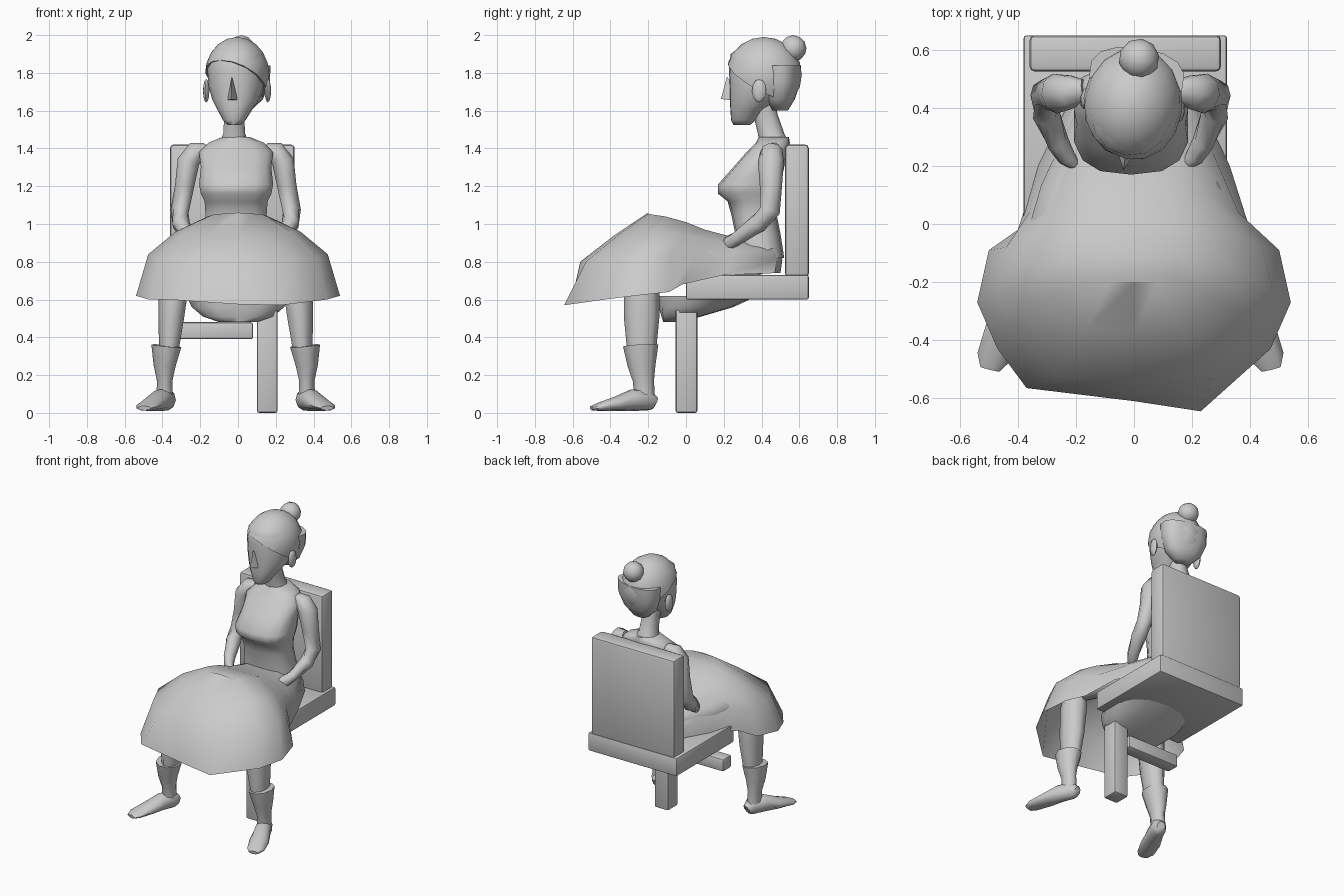
import bpy
import bmesh
from math import sin, cos, pi, radians, copysign
from mathutils import Vector, Matrix

cube = bpy.data.objects.get("Cube")
if cube:
    bpy.data.objects.remove(cube, do_unlink=True)

grey = bpy.data.materials.new("plain_grey")
grey.use_nodes = True
colour = (0.6, 0.6, 0.6, 1)
grey.diffuse_color = colour
grey.node_tree.nodes["Principled BSDF"].inputs["Base Color"].default_value = colour


def finish(name, bm, angle=60, closed=True):
    """Turn a bmesh into a smooth shaded object."""
    if closed:
        bmesh.ops.recalc_face_normals(bm, faces=bm.faces)
    mesh = bpy.data.meshes.new(name)
    bm.to_mesh(mesh)
    bm.free()
    mesh.materials.append(grey)
    obj = bpy.data.objects.new(name, mesh)
    bpy.context.collection.objects.link(obj)
    bpy.ops.object.select_all(action='DESELECT')
    obj.select_set(True)
    bpy.context.view_layer.objects.active = obj
    bpy.ops.object.shade_smooth_by_angle(angle=radians(angle))
    return obj


def skin(bm, rings, caps=True):
    """Bridge rings of points that have equal counts."""
    loops = [[bm.verts.new(p) for p in ring] for ring in rings]
    n = len(loops[0])
    for a, b in zip(loops, loops[1:]):
        for i in range(n):
            j = (i + 1) % n
            bm.faces.new((a[i], a[j], b[j], b[i]))
    if caps:
        bm.faces.new(loops[0])
        bm.faces.new(loops[-1])
    return loops


def stack(name, levels, n=14, x=0.0, power=0.85):
    """Loft level outlines: height, front, back, half width."""
    def bend(v):
        return copysign(abs(v) ** power, v)
    bm = bmesh.new()
    rings = []
    for z, front, back, half in levels:
        mid, depth = (front + back) / 2, (back - front) / 2
        turns = [2 * pi * i / n for i in range(n)]
        rings.append([(x + half * bend(sin(t)), mid - depth * bend(cos(t)), z)
                      for t in turns])
    skin(bm, rings)
    return finish(name, bm)


def limb(name, path, ref, n=9):
    """Make a left and right tube along points with two radii each."""
    for side, sx in (("left", 1), ("right", -1)):
        bm = bmesh.new()
        rings = []
        for k, (x, y, z, ra, rb) in enumerate(path):
            p = Vector((x, y, z))
            ahead = Vector(path[min(k + 1, len(path) - 1)][:3])
            behind = Vector(path[max(k - 1, 0)][:3])
            tangent = (ahead - behind).normalized()
            u = tangent.cross(Vector(ref)).normalized()
            v = u.cross(tangent)
            ring = []
            for i in range(n):
                t = 2 * pi * i / n
                q = p + u * ra * cos(t) + v * rb * sin(t)
                ring.append((sx * q.x - 0.012, q.y, q.z))
            rings.append(ring)
        skin(bm, rings)
        finish(f"{side}_{name}", bm)


def box(name, x, y, z, bevel=0.0):
    bm = bmesh.new()
    bmesh.ops.create_cube(bm, size=1)
    size = [b - a for a, b in (x, y, z)]
    centre = [(a + b) / 2 for a, b in (x, y, z)]
    bmesh.ops.transform(bm, matrix=Matrix.LocRotScale(centre, None, size), verts=bm.verts)
    if bevel:
        bmesh.ops.bevel(bm, geom=bm.edges[:], offset=bevel, segments=2, affect='EDGES', profile=0.5)
    return finish(name, bm, 40)


# Chair
box("chair_back", (-0.36, 0.3), (0.525, 0.65), (0.72, 1.42), 0.018)
box("chair_seat", (-0.38, 0.32), (0.0, 0.65), (0.6, 0.73), 0.01)
box("chair_post", (0.1, 0.21), (-0.055, 0.06), (0, 0.6), 0.012)
box("chair_crossbar", (-0.33, 0.08), (-0.045, 0.05), (0.39, 0.48), 0.012)

# Skirt: half outlines from front centre to rear centre, mirrored
hem = [(0, -.61, .575), (.3, -.6, .585), (.47, -.43, .6), (.54, -.27, .62), (.5, -.09, .64),
       (.4, -.02, .68), (.33, .2, .73), (.2, .47, .74), (0, .5, .74)]
flare = [(0, -.56, .8), (.27, -.53, .8), (.42, -.36, .82), (.475, -.22, .84), (.44, -.08, .83),
         (.36, .04, .82), (.27, .25, .84), (.18, .48, .81), (0, .51, .81)]
lap = [(0, -.38, .94), (.16, -.36, .94), (.28, -.25, .96), (.33, -.15, .96), (.31, -.02, .94),
       (.25, .1, .92), (.21, .25, .89), (.16, .46, .87), (0, .49, .87)]
ridge = [(0, -.2, 1.06), (.08, -.2, 1.055), (.13, -.18, 1.05), (.16, -.11, 1.04), (.15, 0, 1.01),
         (.13, .1, .97), (.12, .25, .93), (.1, .4, .9), (0, .42, .9)]
bm = bmesh.new()
rings = [half + [(-x, y, z) for x, y, z in half[-2:0:-1]] for half in (hem, flare, lap, ridge)]
rings[0][1] = (.23, -.645, .57)
rings[0][-1] = (-.37, -.565, .6)
loops = skin(bm, rings, caps=False)
top = loops[-1]
count = len(top)
bm.faces.new((top[0], top[1], top[-1]))
for i in range(1, count // 2 - 1):
    bm.faces.new((top[i], top[i + 1], top[count - i - 1], top[count - i]))
middle = count // 2
bm.faces.new((top[middle - 1], top[middle], top[middle + 1]))
finish("skirt", bm)

# Cloth hanging below the front of the seat
stack("skirt_underside", [(.48, -.12, -.03, .1), (.51, -.13, .08, .19),
                          (.56, -.145, .25, .25), (.62, -.15, .38, .28)])

# Torso and neck
stack("torso", [(.82, .27, .52, .2), (.95, .26, .5, .175), (1.05, .24, .48, .165),
                (1.12, .22, .485, .17), (1.16, .17, .49, .19), (1.21, .17, .5, .2),
                (1.3, .25, .52, .19), (1.38, .32, .54, .2), (1.43, .37, .55, .15),
                (1.46, .385, .545, .075)], x=-0.01, power=0.75)
stack("neck", [(1.42, .39, .55, .085), (1.48, .38, .52, .06),
               (1.58, .355, .485, .055), (1.66, .34, .47, .06)], n=10, x=-0.02)

# Arms, legs and boots
limb("arm", [(.16, .46, 1.4, .03, .04), (.21, .455, 1.385, .055, .06), (.25, .45, 1.33, .06, .07),
             (.27, .45, 1.2, .052, .06), (.295, .445, 1.07, .05, .055), (.29, .38, 1.0, .047, .052),
             (.25, .28, .93, .035, .04), (.22, .23, .9, .04, .032), (.18, .19, .875, .02, .015)],
     (0, 1, 0.3))
limb("thigh", [(.1, .4, .81, .08, .08), (.22, .1, .82, .1, .09), (.31, -.16, .83, .085, .08),
               (.32, -.24, .82, .05, .05)], (0, 0, 1))
limb("shin", [(.315, -.22, .86, .07, .07), (.325, -.235, .7, .085, .095),
              (.34, -.235, .5, .07, .095), (.355, -.235, .3, .05, .075)], (0, 1, 0))
limb("boot_shaft", [(.365, -.24, .355, .082, .095), (.375, -.235, .25, .06, .075),
                    (.375, -.225, .17, .042, .057), (.375, -.22, .08, .045, .055)], (0, 1, 0))
limb("boot_foot", [(.355, -.165, .05, .03, .036), (.365, -.2, .068, .052, .058),
                   (.4, -.28, .068, .056, .058), (.44, -.37, .048, .066, .038),
                   (.475, -.46, .032, .058, .022), (.485, -.5, .025, .035, .012)], (0, 0, 1))

# Head, turned slightly to its right
head = [stack("face", [(1.525, .25, .34, .035), (1.55, .237, .37, .06), (1.61, .233, .42, .095),
                       (1.66, .23, .5, .125), (1.73, .23, .56, .148), (1.82, .225, .59, .155),
                       (1.9, .235, .57, .14), (1.95, .3, .51, .09)], power=0.92)]

# Nose wedge
bm = bmesh.new()
points = [(0, .215, 1.78), (.028, .24, 1.655), (-.028, .24, 1.655), (0, .183, 1.662), (0, .26, 1.72)]
bmesh.ops.convex_hull(bm, input=[bm.verts.new(p) for p in points])
head.append(finish("nose", bm))

# Hair cap, cut along a slanted hairline
bm = bmesh.new()
bmesh.ops.create_uvsphere(bm, u_segments=16, v_segments=10, radius=1)
bmesh.ops.transform(bm, verts=bm.verts,
                    matrix=Matrix.LocRotScale((0, .412, 1.79), None, (.172, .203, .2)))
bmesh.ops.bisect_plane(bm, geom=bm.verts[:] + bm.edges[:] + bm.faces[:], plane_co=(0, .412, 1.75),
                       plane_no=(.3, .58, 1), clear_inner=True)
bmesh.ops.holes_fill(bm, edges=[e for e in bm.edges if e.is_boundary])
head.append(finish("hair", bm))

# Nape hair on the side where the hairline is high
head.append(stack("nape_hair", [(1.6, .46, .54, .06), (1.66, .43, .575, .125),
                                (1.75, .42, .606, .16), (1.84, .42, .608, .165)]))

# Hair bun
bm = bmesh.new()
bmesh.ops.create_icosphere(bm, subdivisions=2, radius=0.07,
                           matrix=Matrix.Translation((0, .57, 1.93)))
head.append(finish("hair_bun", bm))

# Ears
for side, sx in (("left", 1), ("right", -1)):
    bm = bmesh.new()
    place = Matrix.LocRotScale((sx * .165, .41, 1.705), None, (.017, .038, .062))
    bmesh.ops.create_uvsphere(bm, u_segments=8, v_segments=6, radius=1, matrix=place)
    head.append(finish(f"{side}_ear", bm))

pivot = Vector((0, .41, 0))
turn = (Matrix.Translation(pivot + Vector((-.005, 0, 0))) @ Matrix.Rotation(radians(-8), 4, 'Z')
        @ Matrix.Translation(-pivot))
for obj in head:
    obj.data.transform(turn)
